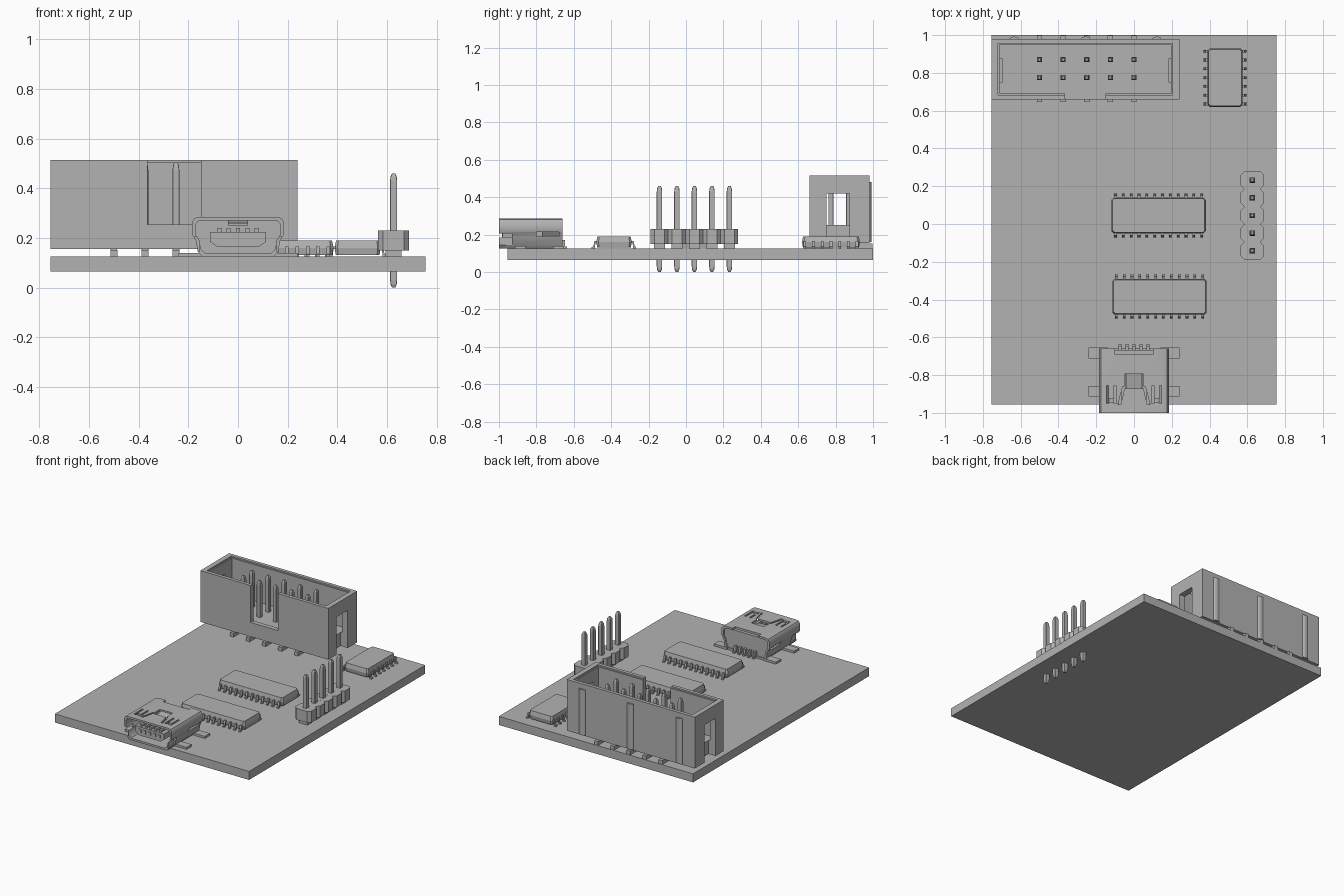
import bpy, bmesh, math
from mathutils import Vector

if "Cube" in bpy.data.objects:
    bpy.data.objects.remove(bpy.data.objects["Cube"])

grey = bpy.data.materials.new("plain grey")
grey.use_nodes = True
grey.diffuse_color = (0.45, 0.45, 0.45, 1)
grey.node_tree.nodes["Principled BSDF"].inputs["Base Color"].default_value = grey.diffuse_color


def prism(bm, pts, axis, a, b):
    """Extrude a 2D outline from a to b along an axis."""
    def place(p, t):
        return {"x": (t, p[0], p[1]), "y": (p[0], t, p[1]), "z": (p[0], p[1], t)}[axis]
    low = [bm.verts.new(place(p, a)) for p in pts]
    high = [bm.verts.new(place(p, b)) for p in pts]
    n = len(pts)
    faces = [bm.faces.new(low), bm.faces.new(high)]
    faces += [bm.faces.new((low[i], low[(i + 1) % n], high[(i + 1) % n], high[i])) for i in range(n)]
    bmesh.ops.recalc_face_normals(bm, faces=faces)


def box(bm, x0, x1, y0, y1, z0, z1):
    prism(bm, [(x0, y0), (x1, y0), (x1, y1), (x0, y1)], "z", z0, z1)


def chamfered(cx, cy, hx, hy, c):
    """Rectangle outline with cut corners."""
    pts = [(hx - c, -hy), (hx, c - hy), (hx, hy - c), (hx - c, hy)]
    pts += [(-x, -y) for x, y in pts]
    return [(cx + x, cy + y) for x, y in pts]


def loft(bm, cx, cy, rings):
    """Stack of chamfered rectangles given as (z, hx, hy, chamfer)."""
    loops = [[bm.verts.new((x, y, z)) for x, y in chamfered(cx, cy, hx, hy, c)]
             for z, hx, hy, c in rings]
    faces = [bm.faces.new(loops[0]), bm.faces.new(loops[-1])]
    for lo, hi in zip(loops, loops[1:]):
        faces += [bm.faces.new((lo[i - 1], lo[i], hi[i], hi[i - 1])) for i in range(8)]
    bmesh.ops.recalc_face_normals(bm, faces=faces)


def pin(bm, x, y, z0, z1, r, point_bottom=False):
    tip, mid = r * 0.45, r * 0.85
    rings = [(z0, r, r, r * .1)]
    if point_bottom:
        rings = [(z0, tip, tip, r * .1), (z0 + .012, mid, mid, r * .1), (z0 + .03, r, r, r * .1)]
    rings += [(z1 - .03, r, r, r * .1), (z1 - .012, mid, mid, r * .1), (z1, tip, tip, r * .1)]
    loft(bm, x, y, rings)


def finish(bm, name):
    mesh = bpy.data.meshes.new(name)
    bm.to_mesh(mesh)
    bm.free()
    mesh.materials.append(grey)
    obj = bpy.data.objects.new(name, mesh)
    bpy.context.collection.objects.link(obj)
    return obj


def cut(obj, pts, axis, a, b):
    """Subtract an extruded outline from an object."""
    bm = bmesh.new()
    prism(bm, pts, axis, a, b)
    cutter = finish(bm, "cutter")
    cutter.hide_render = True
    mod = obj.modifiers.new("cut", "BOOLEAN")
    mod.operation, mod.solver, mod.object = "DIFFERENCE", "EXACT", cutter
    bpy.context.view_layer.objects.active = obj
    bpy.ops.object.modifier_apply(modifier=mod.name)
    bpy.data.objects.remove(cutter)


def cut_box(obj, x0, x1, y0, y1, z0, z1):
    cut(obj, [(x0, y0), (x1, y0), (x1, y1), (x0, y1)], "z", z0, z1)


TOP = 0.125

# Circuit board
bm = bmesh.new()
box(bm, -.755, .755, -.955, 1, .065, TOP)
finish(bm, "circuit_board")

# Shrouded header housing: cavity, lip, key notch, side slots
bm = bmesh.new()
box(bm, -.755, .24, .66, .98, .155, .515)
housing = finish(bm, "box_header_housing")
cut_box(housing, -.712, .197, .692, .948, .25, .6)
cut_box(housing, -.72, .205, .684, .956, .505, .6)
cut_box(housing, -.365, -.15, .6, .72, .255, .6)
for x0, x1 in ((-.8, -.7), (.185, .3)):
    cut_box(housing, x0, x1, .75, .875, .1, .42)

# Ribs on the back of the housing
bm = bmesh.new()
for x in (-.635, -.255, .12):
    arc = [(x + .025 * math.cos(a), .978 + .014 * math.sin(a))
           for a in [math.pi * i / 8 for i in range(9)]]
    prism(bm, arc, "z", .16, .48)
finish(bm, "box_header_ribs")

# Header pins with bent feet
bm = bmesh.new()
for i in range(5):
    x = -.5 + i * .125
    for y, out in ((.775, .645), (.87, .997)):
        pin(bm, x, y, .14, .505, .0135)
        box(bm, x - .014, x + .014, min(y, out), max(y, out), TOP, .152)
finish(bm, "box_header_pins")


# Flat chips with bent legs on two sides
def chip(name, cx, cy, hx, hy, legs, pitch, along_x):
    bm = bmesh.new()
    loft(bm, cx, cy, [(.132, hx - .005, hy - .005, .01), (.16, hx, hy, .012),
                      (.19, hx - .006, hy - .006, .01)])
    finish(bm, name + "_body")
    bm = bmesh.new()
    half = hy if along_x else hx
    base = cy if along_x else cx
    profile = [(-.02, .166), (.01, .166), (.015, .136), (.024, .134),
               (.024, TOP), (.008, TOP), (.004, .156), (-.02, .156)]
    for side in (-1, 1):
        pts = [(base + side * (half + d), z) for d, z in profile]
        for i in range(legs):
            t = (cx if along_x else cy) + (i - (legs - 1) / 2) * pitch
            prism(bm, pts, "x" if along_x else "y", t - .007, t + .007)
    finish(bm, name + "_legs")


chip("middle_chip", .13, .045, .25, .095, 12, .0415, True)
chip("front_chip", .135, -.385, .25, .095, 12, .0415, True)
chip("corner_chip", .482, .775, .093, .155, 7, .0465, False)

# Straight pin strip
bm, pins = bmesh.new(), bmesh.new()
for i in range(5):
    y = .045 + (i - 2) * .0935
    prism(bm, chamfered(.627, y, .0625, .0467, .02), "z", .15, .23)
    box(bm, .595, .659, y - .03, y + .03, TOP, .155)
    pin(pins, .627, y, 0, .46, .0145, True)
finish(bm, "pin_strip_body")
finish(pins, "pin_strip_pins")

# Socket shell: rounded tapering tube with cut fingers
half = [(.155, .285), (.175, .28), (.185, .265), (.185, .215), (.17, .19), (.162, .145), (.145, TOP)]
outline = half + [(-x, z) for x, z in reversed(half)]
inner = [(x * .92, .205 + (z - .205) * .83) for x, z in outline]
bm = bmesh.new()
prism(bm, outline, "y", -1, -.66)
shell = finish(bm, "socket_shell")
cut(shell, inner, "y", -1.1, -.6)
cut_box(shell, -.1, .1, -.69, -.6, .255, .3)
cut_box(shell, -.05, .05, -.87, -.795, .255, .3)
for s in (-1, 1):
    prong = [(s * .048, -.86), (s * .06, -.86), (s * .085, -.955), (s * .07, -.955)]
    cut(shell, prong, "z", .255, .3)
    for x in (.1, .14):
        cut_box(shell, s * x - .006, s * x + .006, -.95, -.855, .255, .3)
    cut_box(shell, s * .12 - .024, s * .12 + .024, -.945, -.925, .255, .3)
    cut_box(shell, s * .18 - .025, s * .18 + .025, -.8, -.68, .19, .214)
    cut_box(shell, s * .18 - .025, s * .18 + .025, -1.1, -.93, .145, .205)
shell.select_set(True)
bpy.context.view_layer.objects.active = shell
bpy.ops.object.shade_smooth_by_angle(angle=math.radians(40))

# Socket insulator and tongue
bm = bmesh.new()
prism(bm, inner, "y", -.77, -.668)
tongue = [(.112, .225), (.112, .185), (.085, .165)]
prism(bm, tongue + [(-x, z) for x, z in reversed(tongue)], "y", -.98, -.76)
finish(bm, "socket_insulator")

# Latch tab under the centre opening
bm = bmesh.new()
prism(bm, [(-.87, .25), (-.795, .265), (-.795, .275), (-.87, .26)], "x", -.04, .04)
finish(bm, "socket_latch")

# Socket contacts, front and rear
bm = bmesh.new()
for i in range(5):
    x = (i - 2) * .0375
    box(bm, x - .01, x + .01, -.985, -.9, .187, .21)
    box(bm, x - .008, x + .008, -.97, -.77, .22, .24)
    box(bm, x - .008, x + .008, -.672, -.648, TOP, .17)
    box(bm, x - .008, x + .008, -.648, -.636, TOP, .135)
finish(bm, "socket_contacts")

# Solder tabs of the socket
bm = bmesh.new()
for s in (-1, 1):
    for y in (-.885, -.683):
        x0, x1 = sorted((s * .14, s * .24))
        box(bm, x0, x1, y - .028, y + .028, TOP, .14)
finish(bm, "socket_tabs")
